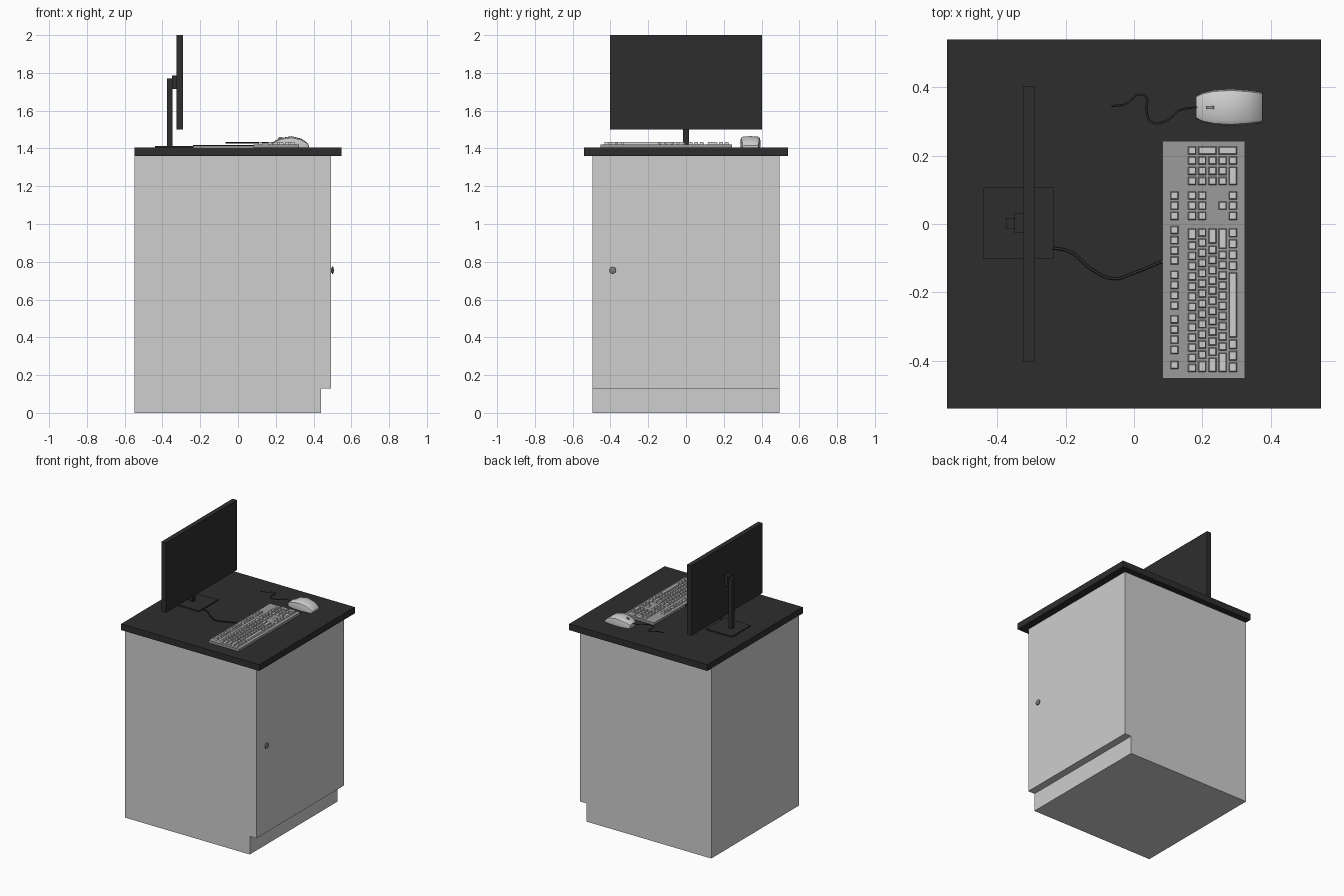
import bpy, bmesh, math
from mathutils import Vector, Matrix

if "Cube" in bpy.data.objects:
    bpy.data.objects.remove(bpy.data.objects["Cube"])


def material(name, value):
    m = bpy.data.materials.new(name)
    m.diffuse_color = (value, value, value, 1)
    m.use_nodes = True
    m.node_tree.nodes["Principled BSDF"].inputs["Base Color"].default_value = m.diffuse_color
    return m


LIGHT = material("light_grey", 0.62)
BODY = material("mid_grey", 0.33)
METAL = material("knob_grey", 0.2)
BLACK = material("charcoal", 0.027)


def finish(name, bm, mat, smooth=None):
    bmesh.ops.recalc_face_normals(bm, faces=bm.faces[:])
    me = bpy.data.meshes.new(name)
    bm.to_mesh(me)
    bm.free()
    me.materials.append(mat)
    ob = bpy.data.objects.new(name, me)
    bpy.context.collection.objects.link(ob)
    if smooth:
        bpy.ops.object.select_all(action='DESELECT')
        ob.select_set(True)
        bpy.context.view_layer.objects.active = ob
        bpy.ops.object.shade_smooth_by_angle(angle=math.radians(smooth))
    return ob


def add_box(bm, x, y, z, inset=0.0):
    """Box from ranges, with the top optionally drawn in."""
    rings = []
    for zz, i in ((z[0], 0), (z[1], inset)):
        rings.append([bm.verts.new((px, py, zz)) for px, py in (
            (x[0] + i, y[0] + i), (x[1] - i, y[0] + i),
            (x[1] - i, y[1] - i), (x[0] + i, y[1] - i))])
    a, b = rings
    bm.faces.new(a[::-1])
    bm.faces.new(b)
    for k in range(4):
        n = (k + 1) % 4
        bm.faces.new((a[k], a[n], b[n], b[k]))


def box(name, x, y, z, mat):
    bm = bmesh.new()
    add_box(bm, x, y, z)
    return finish(name, bm, mat)


def loft(name, rings, mat, smooth=None):
    bm = bmesh.new()
    vs = [[bm.verts.new(p) for p in r] for r in rings]
    for a, b in zip(vs, vs[1:]):
        for k in range(len(a)):
            n = (k + 1) % len(a)
            bm.faces.new((a[k], a[n], b[n], b[k]))
    bm.faces.new(vs[0])
    bm.faces.new(vs[-1])
    return finish(name, bm, mat, smooth)


def cable(name, pts, z, radius):
    cu = bpy.data.curves.new(name, 'CURVE')
    cu.dimensions = '3D'
    cu.bevel_depth = radius
    cu.bevel_resolution = 2
    cu.resolution_u = 8
    cu.use_fill_caps = True
    sp = cu.splines.new('BEZIER')
    sp.bezier_points.add(len(pts) - 1)
    for bp, (x, y) in zip(sp.bezier_points, pts):
        bp.co = (x, y, z)
        bp.handle_left_type = bp.handle_right_type = 'AUTO'
    cu.materials.append(BLACK)
    ob = bpy.data.objects.new(name, cu)
    bpy.context.collection.objects.link(ob)


# Cabinet: side profile with toe kick, extruded across y
profile = [(-0.547, 0), (0.44, 0), (0.44, 0.13), (0.493, 0.13), (0.493, 1.36), (-0.547, 1.36)]
loft("cabinet", [[(x, y, z) for x, z in profile] for y in (-0.495, 0.495)], LIGHT)
box("countertop", (-0.547, 0.547), (-0.54, 0.54), (1.36, 1.405), BLACK)

# Door knob: short turned profile along x
loft("door_knob", [[(x, -0.388 + r * math.cos(a), 0.755 + r * math.sin(a))
                    for a in [math.tau * k / 24 for k in range(24)]]
                   for x, r in ((0.49, 0.012), (0.496, 0.012), (0.497, 0.019),
                                (0.503, 0.019), (0.506, 0.014), (0.507, 0.006))],
     METAL, 50)

# Monitor
box("monitor_screen", (-0.325, -0.29), (-0.403, 0.403), (1.5, 2.0), BLACK)
box("monitor_bracket", (-0.35, -0.322), (-0.027, 0.03), (1.715, 1.785), BLACK)
box("monitor_post", (-0.375, -0.348), (-0.015, 0.017), (1.41, 1.77), BLACK)
box("monitor_base", (-0.44, -0.235), (-0.102, 0.107), (1.405, 1.414), BLACK)

# Keyboard
box("keyboard_body", (0.083, 0.324), (-0.452, 0.243), (1.405, 1.422), BODY)
U, GAP = 0.0298, 0.0055
COLS = [0.118, 0.17, 0.1995, 0.2295, 0.2593, 0.289]   # row centres, back to front
keys = bmesh.new()


def key(row, y, width=1.0, rows=1):
    x0 = COLS[row] - U / 2 + GAP / 2
    x1 = COLS[row + rows - 1] + U / 2 - GAP / 2
    add_box(keys, (x0, x1), (y + GAP / 2, y + width * U - GAP / 2), (1.42, 1.434), 0.003)


# main block, widths in key units
main_rows = [[1] * 13 + [1.3], [1.3] + [1] * 13, [1.6] + [1] * 11 + [1.7],
             [2.1] + [1] * 10 + [2.2], [1.13] * 3 + [6.6] + [1.08] * 4]
for r, widths in enumerate(main_rows, 1):
    y = -0.436
    for w in widths:
        key(r, y, w)
        y += w * U
# function keys: one, then three groups of four
key(0, -0.427)
for start in (-0.383, -0.253, -0.122):
    for k in range(4):
        key(0, start + k * U)
# navigation keys and arrows
for k in range(3):
    for r in (0, 1, 2, 5):
        key(r, 0.009 + k * U)
key(4, 0.009 + U)
# number pad
PAD = 0.111
for k in range(3):
    for r in (1, 2, 3, 4):
        key(r, PAD + k * U)
key(5, PAD, 2)
key(5, PAD + 2 * U)
key(1, PAD + 3 * U)
key(2, PAD + 3 * U, 1, 2)
key(4, PAD + 3 * U, 1, 2)
finish("keyboard_keys", keys, LIGHT)

# Mouse: cross-sections (x, half width, top height)
MY = 0.341
stations = [(0.181, 0.033, 1.430), (0.20, 0.043, 1.444), (0.235, 0.051, 1.457),
            (0.285, 0.054, 1.465), (0.335, 0.050, 1.452), (0.364, 0.046, 1.432),
            (0.376, 0.043, 1.416)]
section = [(-0.96, 0), (-1, 0.5), (-0.92, 0.85), (-0.7, 0.97), (0, 1),
           (0.7, 0.97), (0.92, 0.85), (1, 0.5), (0.96, 0)]
loft("mouse_body", [[(x, MY + w * a, 1.405 + (t - 1.405) * b) for a, b in section]
                    for x, w, t in stations], LIGHT, 35)
bm = bmesh.new()
bmesh.ops.create_cone(bm, cap_ends=True, segments=20, radius1=0.012, radius2=0.012, depth=0.009,
                      matrix=Matrix.Translation((0.224, MY, 1.449)) @ Matrix.Rotation(math.pi / 2, 4, 'X'))
finish("mouse_wheel", bm, BODY, 40)

# Cables
cable("keyboard_cable", [(-0.237, -0.07), (-0.19, -0.08), (-0.12, -0.135), (-0.06, -0.16),
                         (0.0, -0.143), (0.086, -0.108)], 1.415, 0.004)
cable("mouse_cable", [(0.185, 0.342), (0.133, 0.333), (0.09, 0.3), (0.052, 0.298),
                      (0.036, 0.335), (0.038, 0.368), (0.018, 0.379), (-0.028, 0.35),
                      (-0.066, 0.345)], 1.43, 0.003)
